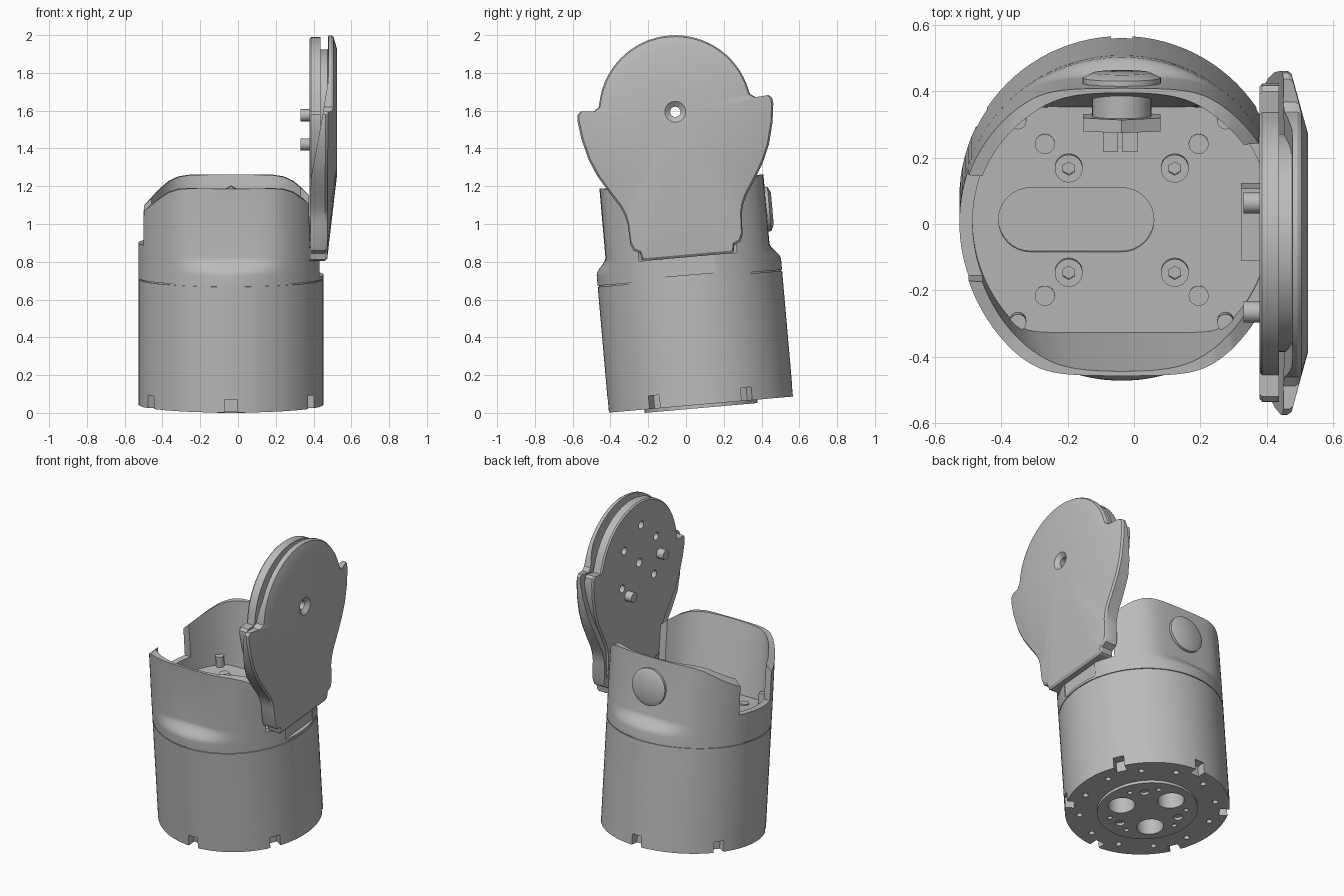
import bpy, bmesh, math
from mathutils import Matrix, Vector

cube = bpy.data.objects.get("Cube")
if cube:
    bpy.data.objects.remove(cube, do_unlink=True)

mat = bpy.data.materials.new("plain_grey")
mat.use_nodes = True
GREY = (0.5, 0.5, 0.5, 1)
mat.diffuse_color = GREY
mat.node_tree.nodes["Principled BSDF"].inputs["Base Color"].default_value = GREY

# The whole assembly leans forward by five degrees
LEAN = Matrix.Translation((-0.037, 0.079, 0.044)) @ Matrix.Rotation(math.radians(5), 4, 'X')
AXIS = {'X': Matrix.Rotation(math.pi / 2, 4, 'Y'),
        'Y': Matrix.Rotation(-math.pi / 2, 4, 'X'),
        'Z': Matrix.Identity(4)}
parts = []


def finish(name, bm):
    bmesh.ops.recalc_face_normals(bm, faces=bm.faces)
    me = bpy.data.meshes.new(name)
    bm.to_mesh(me)
    bm.free()
    me.materials.append(mat)
    ob = bpy.data.objects.new(name, me)
    bpy.context.collection.objects.link(ob)
    parts.append(ob)
    return ob


def add_cyl(bm, c, r, depth, axis='Z', seg=32, r2=None):
    bmesh.ops.create_cone(bm, cap_ends=True, segments=seg, radius1=r,
                          radius2=r if r2 is None else r2, depth=depth,
                          matrix=Matrix.Translation(c) @ AXIS[axis])


def add_box(bm, lo, hi, turn=0):
    lo, hi = Vector(lo), Vector(hi)
    bmesh.ops.create_cube(bm, size=1, matrix=Matrix.Rotation(turn, 4, 'Z')
                          @ Matrix.Translation((lo + hi) / 2)
                          @ Matrix.Diagonal((*(hi - lo), 1)))


def add_loft(bm, rings, closed=False):
    rows = [[bm.verts.new(p) for p in ring] for ring in rings]
    n = len(rows[0])
    pairs = list(zip(rows, rows[1:]))
    if closed:
        pairs.append((rows[-1], rows[0]))
    else:
        bm.faces.new(rows[0])
        bm.faces.new(rows[-1])
    for a, b in pairs:
        for i in range(n):
            j = (i + 1) % n
            bm.faces.new((a[i], a[j], b[j], b[i]))


def cut(ob, bm):
    cutter = finish("cutter", bm)
    parts.remove(cutter)
    cutter.hide_render = True
    mod = ob.modifiers.new("cut", 'BOOLEAN')
    mod.operation, mod.solver, mod.object = 'DIFFERENCE', 'EXACT', cutter
    bpy.context.view_layer.objects.active = ob
    bpy.ops.object.modifier_apply(modifier=mod.name)
    bpy.data.objects.remove(cutter, do_unlink=True)


def polar(r, deg, w):
    a = math.radians(deg)
    return Vector((r * math.cos(a), r * math.sin(a), w))


# Base drum with six bottom notches and screw holes
bm = bmesh.new()
add_cyl(bm, (0, 0, 0.334), 0.49, 0.668, seg=96)
base = finish("base_drum", bm)
bm = bmesh.new()
for k in range(6):
    add_box(bm, (0.435, -0.033, -0.1), (0.6, 0.033, 0.07), math.radians(30 + 60 * k))
for k in range(12):
    add_cyl(bm, polar(0.405, 15 + 30 * k, 0), 0.017, 0.1, seg=16)
for k in range(3):
    add_cyl(bm, polar(0.17, 105 + 120 * k, 0), 0.08, 0.3, seg=24)
cut(base, bm)

# Mounting disc under the drum
bm = bmesh.new()
add_cyl(bm, (0, 0, -0.006), 0.3, 0.024, seg=72)
disc = finish("bottom_disc", bm)
bm = bmesh.new()
for k in range(3):
    a = 105 + 120 * k
    add_cyl(bm, polar(0.17, a, 0), 0.08, 0.3, seg=24)
    add_cyl(bm, polar(0.2, a + 60, 0), 0.028, 0.2, seg=20)
    for s in (-38, 38):
        add_cyl(bm, polar(0.23, a + s, 0), 0.015, 0.2, seg=16)
cut(disc, bm)

# Seam between the drum and the upper shell
bm = bmesh.new()
add_cyl(bm, (0, 0, 0.67), 0.484, 0.02, seg=96)
finish("seam_ring", bm)


def section(r, w, limit, t=1.0, n=128):
    """Circle whose front and back are flattened to the limit by amount t."""
    ring = []
    for k in range(n):
        p = polar(r, 360 * k / n, w)
        flat = p.y / (1 + abs(p.y / limit) ** 20) ** 0.05
        p.y += (flat - p.y) * t
        ring.append(p)
    return ring


# Upper shell blending from round to flattened
bm = bmesh.new()
rings = [section(0.49, 0.674, 0.438, 0)]
for k in range(9):
    s = k / 8
    rings.append(section(0.49, 0.73 + 0.09 * s, 0.438, s * s * (3 - 2 * s)))
rings.append(section(0.488, 1.21, 0.438))
add_loft(bm, rings)
shell = finish("upper_shell", bm)

bm = bmesh.new()
half = [(0.22, 1.185), (0.28, 1.178), (0.33, 1.158), (0.38, 1.12), (0.6, 0.91), (0.6, 1.4)]
profile = half + [(-u, w) for u, w in reversed(half)]
add_loft(bm, [[(u, v, w) for u, w in profile] for v in (-0.7, 0.7)])
cut(shell, bm)
bm = bmesh.new()
add_loft(bm, [section(0.45, 0.76, 0.342), section(0.45, 1.19, 0.43), section(0.45, 1.3, 0.43)])
cut(shell, bm)

# Side openings, hinge slot and rounded floor recess
bm = bmesh.new()
add_box(bm, (-0.7, -0.16, 0.86), (-0.2, 0.16, 1.4))
cut(shell, bm)
bm = bmesh.new()
add_box(bm, (0.25, -0.26, 0.785), (0.7, 0.26, 1.4))
cut(shell, bm)
bm = bmesh.new()
add_box(bm, (0.465, -0.14, 0.69), (0.7, 0.14, 0.8))
cut(shell, bm)
bm = bmesh.new()
stadium = [polar(0.097, 90 + 180 * k / 16, 0) - Vector((0.275, 0, 0)) for k in range(17)]
stadium += [polar(0.097, -90 + 180 * k / 16, 0) for k in range(17)]
add_loft(bm, [[p + Vector((0, 0, w)) for p in stadium] for w in (0.735, 0.9)])
cut(shell, bm)

# Floor fasteners
for su in (-1, 1):
    for sv in (-1, 1):
        bm = bmesh.new()
        add_cyl(bm, (0.16 * su, 0.158 * sv, 0.775), 0.042, 0.04)
        screw = finish("floor_screw", bm)
        bm = bmesh.new()
        add_cyl(bm, (0.16 * su, 0.158 * sv, 0.79), 0.02, 0.05, seg=6)
        cut(screw, bm)
        bm = bmesh.new()
        add_cyl(bm, (0.232 * su, 0.23 * sv, 0.76), 0.03, 0.016)
        add_cyl(bm, (0.313 * su, 0.305 * sv, 0.79), 0.025, 0.08)
        finish("floor_studs", bm)

# Push button on the back with its nut and terminals inside
bm = bmesh.new()
add_cyl(bm, (0, 0.443, 1.0), 0.118, 0.016, 'Y', 48)
add_cyl(bm, (0, 0.459, 1.0), 0.118, 0.016, 'Y', 48, r2=0.085)
finish("back_button", bm)
bm = bmesh.new()
add_cyl(bm, (0, 0.37, 1.0), 0.09, 0.13, 'Y')
add_cyl(bm, (0, 0.315, 1.0), 0.135, 0.04, 'Y', 6)
for u in (-0.035, 0.025):
    add_box(bm, (u - 0.022, 0.23, 0.96), (u + 0.022, 0.31, 1.04))
finish("button_nut", bm)

# Hinge tongue joining the shell and the arm
bm = bmesh.new()
add_box(bm, (0.36, -0.11, 0.755), (0.43, 0.11, 0.93))
add_box(bm, (0.42, -0.23, 0.785), (0.47, 0.23, 0.85))
finish("hinge_tongue", bm)

# Arm outline: disc on top, side ears, narrow neck
HUB = 1.556
side = [(0, -0.772), (0.06, -0.772), (0.12, -0.772), (0.18, -0.772), (0.23, -0.772),
        (0.243, -0.765), (0.25, -0.73), (0.285, -0.712), (0.298, -0.68), (0.303, -0.57),
        (0.315, -0.52), (0.335, -0.475), (0.38, -0.405), (0.44, -0.305), (0.479, -0.215),
        (0.508, -0.1), (0.521, 0), (0.517, 0.03), (0.5, 0.045), (0.43, 0.04), (0.402, 0.06)]
for k in range(16):
    p = polar(0.405, 12 + 78 * k / 15, 0)
    side.append((p.x, p.y))
outline = side + [(-v, h) for v, h in side[-2:0:-1]]


def contour(depth, scale=lambda h: 1):
    return [(depth(v, h), v * scale(h), HUB + h * scale(h)) for v, h in outline]


def circle(r, u):
    return [(u, r * v / math.hypot(v, h), HUB + r * h / math.hypot(v, h)) for v, h in outline]


def back_depth(v, h):
    return min(0.515, max(0.42, 0.48 + 0.18 * h))


def face_depth(v, h):
    return 0.562 - min(0.052, 0.26 * (math.hypot(v, h) - 0.33))


# Outer cover with sloped border and countersunk hub hole
bm = bmesh.new()
add_loft(bm, [contour(back_depth),
              contour(lambda v, h: face_depth(v, h) - 0.012),
              contour(face_depth, lambda h: 0.982),
              circle(0.33, 0.562), circle(0.055, 0.562), circle(0.027, 0.54),
              circle(0.027, 0.5)], closed=True)
finish("arm_cover", bm)

# Spacer disc
bm = bmesh.new()
add_loft(bm, [circle(r, u) for r, u in
              ((0.33, 0.47), (0.33, 0.52), (0.027, 0.52), (0.027, 0.47))], closed=True)
finish("arm_spacer", bm)


# Inner plate with screw holes
def shrink(h):
    return 0.975 if h > 0.05 else 0.925


bm = bmesh.new()
add_loft(bm, [contour(lambda v, h: 0.415, lambda h: shrink(h) - 0.02),
              contour(lambda v, h: 0.424, shrink),
              contour(lambda v, h: 0.475, shrink),
              circle(0.027, 0.475), circle(0.027, 0.415)], closed=True)
plate = finish("arm_inner_plate", bm)
bm = bmesh.new()
for v, h in ((0, 0.24), (0.165, 0.12), (-0.165, 0.12), (0.165, -0.12), (-0.165, -0.12)):
    add_cyl(bm, (0.41, v, HUB + h), 0.025, 0.08, 'X', 20)
cut(plate, bm)

# Locating pins
bm = bmesh.new()
for deg in (180, 300):
    p = polar(0.21, deg, 0)
    add_cyl(bm, (0.4, p.x, HUB + p.y), 0.032, 0.066, 'X', 24)
finish("arm_pins", bm)

# Shading and lean
bpy.ops.object.select_all(action='DESELECT')
for ob in parts:
    ob.matrix_world = LEAN
    ob.select_set(True)
bpy.context.view_layer.objects.active = parts[0]
bpy.ops.object.shade_smooth_by_angle(angle=math.radians(28))
